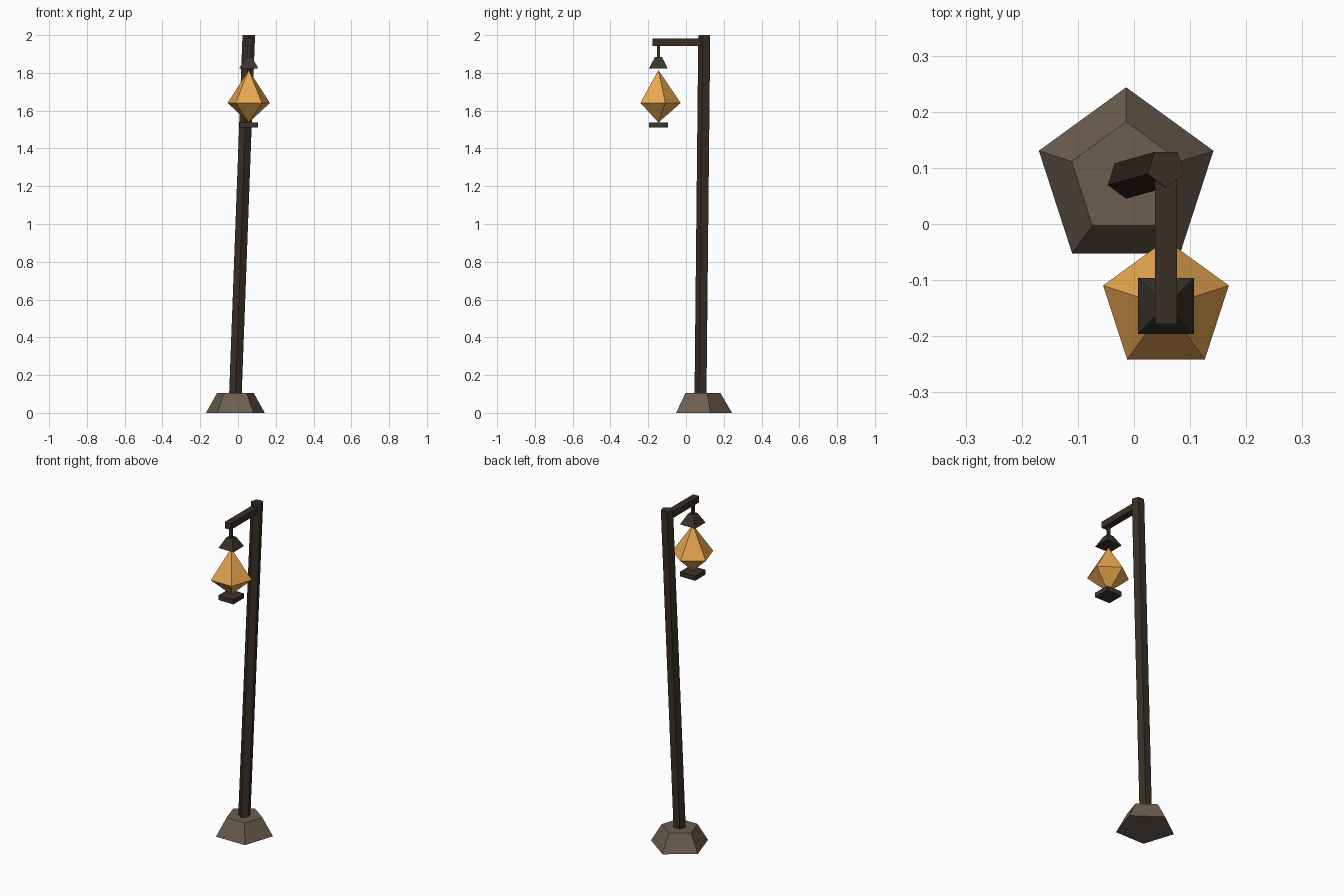
import bpy, bmesh, math

cube = bpy.data.objects.get("Cube")
if cube:
    bpy.data.objects.remove(cube, do_unlink=True)


def material(name, rgb):
    m = bpy.data.materials.new(name)
    m.use_nodes = True
    m.diffuse_color = (*rgb, 1)
    m.node_tree.nodes["Principled BSDF"].inputs["Base Color"].default_value = (*rgb, 1)
    return m


STONE = material("stone", (0.15, 0.112, 0.079))
WOOD = material("dark wood", (0.042, 0.029, 0.018))
IRON = material("dark iron", (0.042, 0.034, 0.024))
GLOW = material("amber glass", (0.80, 0.38, 0.08))


def loft(name, mat, sides, first_angle, rings):
    """Join regular polygon rings (x, y, z, radius); radius 0 makes a point."""
    bm = bmesh.new()
    loops = []
    for x, y, z, r in rings:
        count = sides if r else 1
        angles = [math.radians(first_angle) + math.tau * i / sides for i in range(count)]
        loops.append([bm.verts.new((x + r * math.cos(a), y + r * math.sin(a), z)) for a in angles])
    for low, high in zip(loops, loops[1:]):
        for i in range(sides):
            j = (i + 1) % sides
            corners = [low[i % len(low)], low[j % len(low)], high[j % len(high)], high[i % len(high)]]
            bm.faces.new(list(dict.fromkeys(corners)))
    for end in (loops[0], loops[-1]):
        if len(end) > 1:
            bm.faces.new(end)
    bmesh.ops.recalc_face_normals(bm, faces=bm.faces)
    mesh = bpy.data.meshes.new(name)
    bm.to_mesh(mesh)
    bm.free()
    mesh.materials.append(mat)
    ob = bpy.data.objects.new(name, mesh)
    bpy.context.collection.objects.link(ob)
    return ob


def square(name, mat, *levels):
    """Square prism or frustum on the lantern axis from (z, half width) levels."""
    return loft(name, mat, 4, 45, [(LX, LY, z, h * math.sqrt(2)) for z, h in levels])


BX, BY = -0.014, 0.08     # foot axis
LX, LY = 0.057, -0.146    # lantern axis

# Stone foot and leaning post
loft("foot", STONE, 5, 90, [(BX, BY, 0, 0.1636), (BX, BY, 0.105, 0.1023)])
loft("post", WOOD, 5, -90, [(BX, BY, 0.09, 0.035), (LX, 0.1, 2.0, 0.035)])

# Arm reaching forward from the post
bpy.ops.mesh.primitive_cube_add(size=1, location=(LX, -0.039, 1.962))
arm = bpy.context.object
arm.name = "arm"
arm.scale = (0.04, 0.278, 0.038)
arm.data.materials.append(WOOD)

# Hanging lantern
square("hanger", IRON, (1.87, 0.008), (1.95, 0.008))
square("lantern_cap", IRON, (1.823, 0.05), (1.883, 0.019))
loft("lantern_glass", GLOW, 5, 90,
     [(LX, LY, 1.537, 0), (LX, LY, 1.641, 0.1178), (LX, LY, 1.815, 0)])
square("lantern_plate", IRON, (1.51, 0.05), (1.538, 0.05))
